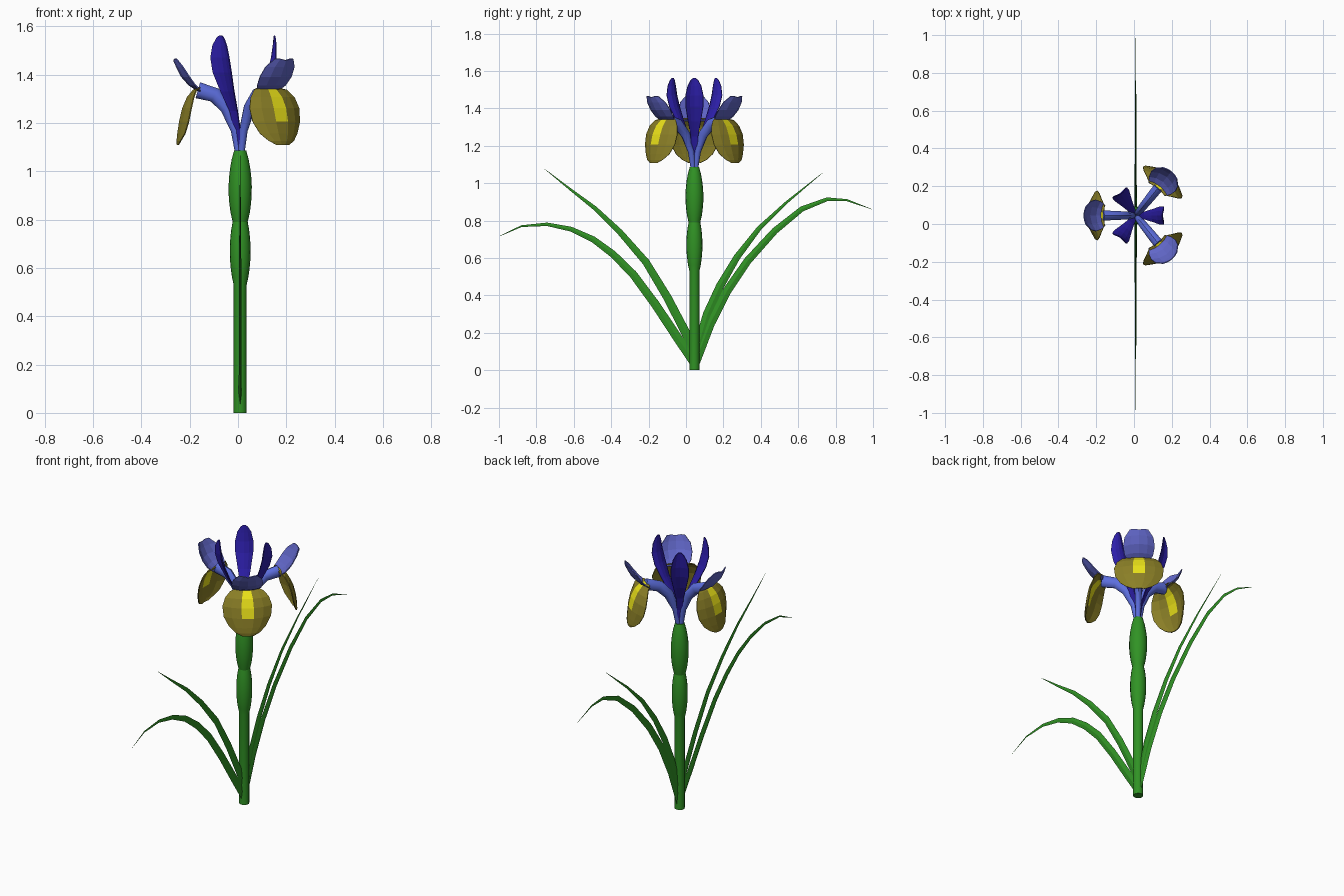
import bpy, bmesh, math
from mathutils import Vector

if "Cube" in bpy.data.objects:
    bpy.data.objects.remove(bpy.data.objects["Cube"])

CX, CY = 0.009, 0.045   # flower axis


def mat(name, c):
    m = bpy.data.materials.new(name)
    m.diffuse_color = (*c, 1)
    m.use_nodes = True
    m.node_tree.nodes["Principled BSDF"].inputs["Base Color"].default_value = m.diffuse_color
    return m


green = mat("green", (0.03, 0.29, 0.018))
indigo = mat("indigo", (0.027, 0.014, 0.42))
blue = mat("blue", (0.107, 0.155, 0.72))
pale = mat("pale_blue", (0.12, 0.135, 0.58))
olive = mat("olive", (0.26, 0.215, 0.02))
yellow = mat("yellow", (0.85, 0.78, 0.01))


def place(r, t, z, ang):
    """Radial r, tangential t and height z around the flower axis."""
    c, s = math.cos(ang), math.sin(ang)
    return Vector((CX + r * c - t * s, CY + r * s + t * c, z))


def finish(name, bm, mats, smooth=False):
    bmesh.ops.recalc_face_normals(bm, faces=bm.faces)
    me = bpy.data.meshes.new(name)
    bm.to_mesh(me)
    bm.free()
    ob = bpy.data.objects.new(name, me)
    bpy.context.collection.objects.link(ob)
    for m in mats:
        me.materials.append(m)
    if smooth:
        bpy.ops.object.select_all(action='DESELECT')
        ob.select_set(True)
        bpy.context.view_layer.objects.active = ob
        bpy.ops.object.shade_smooth_by_angle(angle=math.radians(40))
    return ob


def loft(name, rows, deg, n, m, smooth=False):
    """Tube along (r, z, in-plane half size, sideways half size) rows."""
    bm, ang, rings = bmesh.new(), math.radians(deg), []
    for i, (r, z, a, b) in enumerate(rows):
        p, q = rows[max(i - 1, 0)], rows[min(i + 1, len(rows) - 1)]
        d = Vector((q[0] - p[0], q[1] - p[1])).normalized()
        ring = []
        for k in range(n):
            f = 2 * math.pi * k / n
            u, v = a * math.cos(f), b * math.sin(f)
            ring.append(bm.verts.new(place(r - d.y * u, v, z + d.x * u, ang)))
        rings.append(ring)
    for A, B in zip(rings, rings[1:]):
        for k in range(n):
            j = (k + 1) % n
            bm.faces.new((A[k], A[j], B[j], B[k]))
    bm.faces.new(rings[0])
    bm.faces.new(rings[-1])
    return finish(name, bm, [m], smooth)


def sheet(name, rows, deg, cols, mats, stripe=0, notch=0):
    """Cupped petal from (r, z, half width, cup) rows; optional stripe and notch."""
    bm, ang, grid = bmesh.new(), math.radians(deg), []
    for i, (r, z, w, cup) in enumerate(rows):
        last = i == len(rows) - 1
        grid.append([bm.verts.new(place(r - cup * u * u, w * u,
                     z - (notch if last and u == 0 else 0), ang)) for u in cols])
    mid = (len(cols) - 1) // 2
    for i in range(len(rows) - 1):
        for k in range(len(cols) - 1):
            f = bm.faces.new((grid[i][k], grid[i][k + 1], grid[i + 1][k + 1], grid[i + 1][k]))
            if i < stripe and k == mid:
                f.material_index = 1
    ob = finish(name, bm, mats)
    s = ob.modifiers.new("thickness", 'SOLIDIFY')
    s.thickness = 0.005
    s.offset = 0
    return ob


# stem with two swollen sheaths, each drawn as a half-sine bulge
profile = [(0.027, 0)]
for z0, z1, r0, r1, bulge in ((.53, .79, .027, .031, .014), (.79, 1.085, .031, .025, .02)):
    for i in range(9):
        s = i / 8
        fat = max(math.sin(math.pi * s), 0) ** 0.8
        profile.append((r0 + (r1 - r0) * s + bulge * fat, z0 + (z1 - z0) * s + i * 1e-4))
# a vertical loft is an ordinary round stem
loft("stem", [(0, z, r, r) for r, z in profile], 0, 16, green, True)

# four sword leaves: two drooping, two straighter
leaves = {
    "leaf_right_drooping": (90, [(0, .03), (.085, .25), (.175, .425), (.285, .585), (.43, .745),
                                 (.575, .862), (.71, .914), (.815, .909), (.95, .86)]),
    "leaf_right_straight": (90, [(0, .06), (.07, .30), (.137, .45), (.228, .605), (.345, .757),
                                 (.49, .895), (.685, 1.055)]),
    "leaf_left_straight": (-90, [(0, .10), (.04, .187), (.145, .39), (.259, .578), (.398, .738),
                                 (.532, .866), (.665, .968), (.80, 1.075)]),
    "leaf_left_drooping": (-90, [(0, .04), (.088, .17), (.211, .355), (.328, .513), (.435, .62), (.542, .70),
                                 (.66, .754), (.788, .78), (.925, .77), (1.04, .717)]),
}
for name, (deg, pts) in leaves.items():
    rows = []
    for i, (r, z) in enumerate(pts):
        s = i / (len(pts) - 1)
        k = max(1 - s ** 1.8, 0.03)
        rows.append((r, z, 0.025 * k, 0.006 * k))
    loft(name, rows, deg, 4, green)

# blue arms, each with a drooping fall petal and an upturned crest
arm = [(.008, 1.08, .014, .013), (.02, 1.17, .019, .017), (.055, 1.26, .027, .022),
       (.105, 1.315, .031, .025), (.175, 1.335, .034, .028)]
fall = [(.168, 1.345, .05, .004), (.195, 1.335, .088, .014), (.22, 1.305, .116, .028),
        (.24, 1.26, .131, .038), (.253, 1.205, .125, .04), (.26, 1.155, .098, .032),
        (.262, 1.125, .065, .016), (.26, 1.108, .03, .005)]
crest = [(.174, 1.332, .055, .012), (.212, 1.357, .075, .026), (.243, 1.392, .083, .032),
         (.263, 1.432, .076, .026), (.275, 1.465, .048, .012)]
for i, (deg, k) in enumerate(((180, 1), (51, 1.09), (-51, 1.09)), 1):
    arm_k, fall_k, crest_k = [[(r * k, *rest) for r, *rest in rows] for rows in (arm, fall, crest)]
    loft(f"style_arm_{i}", arm_k, deg, 10, blue, True)
    sheet(f"fall_petal_{i}", fall_k, deg, (-1, -.65, -.25, .25, .65, 1), [olive, yellow], stripe=4)
    sheet(f"crest_{i}", crest_k, deg, (-1, -.55, 0, .55, 1), [pale], notch=.006)

# upright standard petals between the arms, edges flaring slightly outward
standard = [(.01, 1.08, .01, 0), (.02, 1.17, .015, 0), (.045, 1.25, .02, -.003),
            (.085, 1.33, .034, -.008), (.115, 1.41, .047, -.016), (.13, 1.47, .047, -.018),
            (.137, 1.52, .036, -.012), (.14, 1.55, .02, -.005), (.142, 1.562, .006, 0)]
for i, deg in enumerate((0, 125, -125), 1):
    sheet(f"standard_petal_{i}", standard, deg, (-1, -.5, 0, .5, 1), [indigo])
